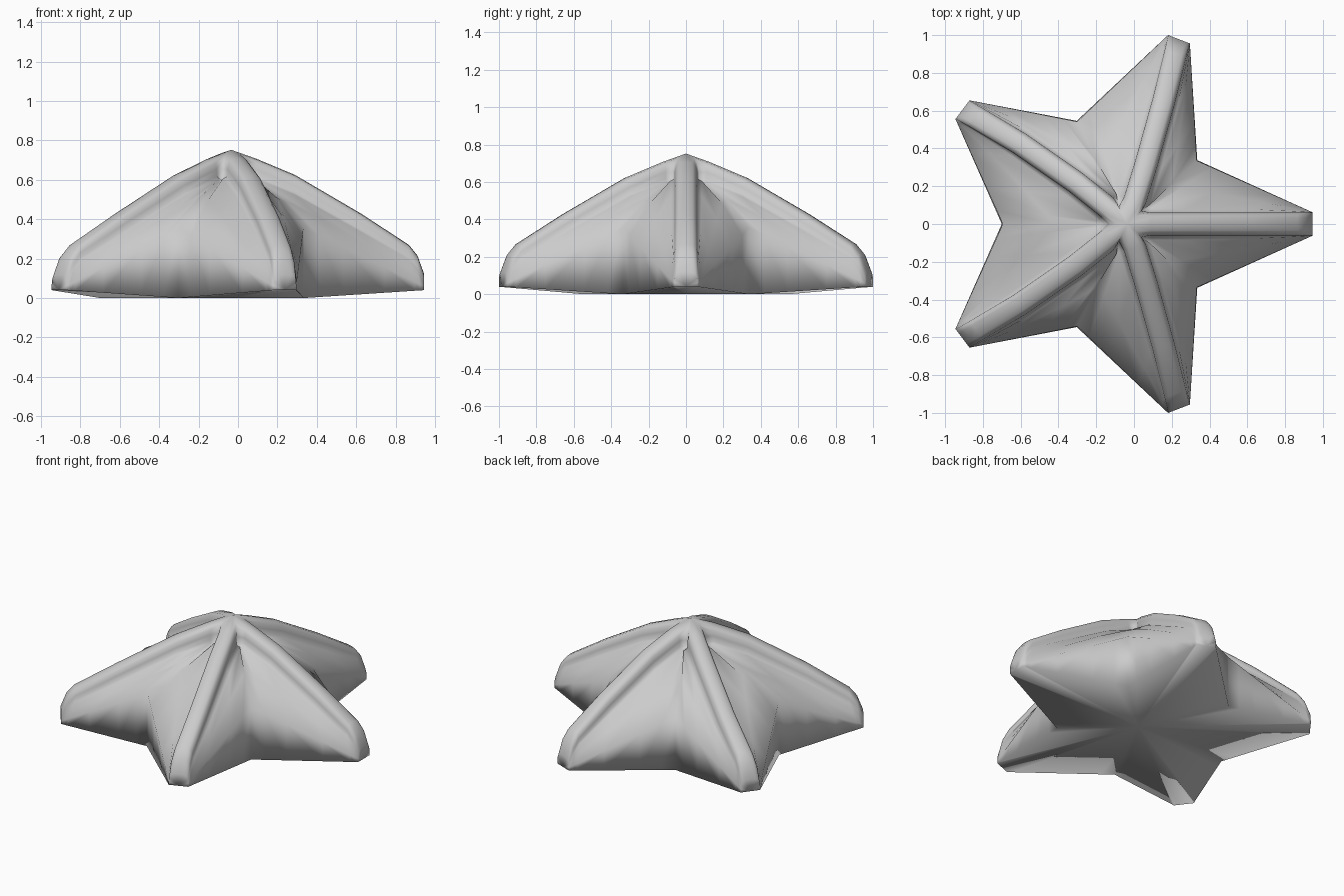
import bpy, bmesh, math
from mathutils import Vector as V

if "Cube" in bpy.data.objects:
    bpy.data.objects.remove(bpy.data.objects["Cube"])

CENTRE = V((-0.035, 0))
# arm tips, inner corners (counter-clockwise), tip headings and sideways bow of each arm
tips = [V(p) for p in ((0.945, 0), (0.238, 0.978), (-0.908, 0.605), (-0.908, -0.605), (0.238, -0.978))]
inner = [V(p) for p in ((0.335, 0.338), (-0.303, 0.546), (-0.70, 0), (-0.303, -0.546), (0.335, -0.338))]
heading = [math.radians(a) for a in (0, 69, 143, -143, -69)]
bow = [0, -0.012, -0.03, 0.03, 0.012]

# ridge height along an arm, and rounded ridge section (half width, drop)
RIDGE = [(0, .752), (.13, .707), (.33, .625), (.67, .43), (.92, .27), (.965, .215), (1, .12)]
SECTION = [(0, 0), (.035, .004), (.052, .022), (.06, .055), (.062, .09), (.085, .102)]

bm = bmesh.new()


def perp(v):
    return V((-v.y, v.x))


def half_arm(i, side):
    """One side of an arm: ridge strip, groove, webbed panel and steep lower wall."""
    tip, corner = tips[i], inner[i if side > 0 else i - 1]
    axis = tip - CENTRE
    p_mid = perp(axis.normalized())
    p_tip = perp(V((math.cos(heading[i]), math.sin(heading[i]))))
    bis = (corner - CENTRE).normalized()
    rows = []
    for d, h in RIDGE:
        lat = p_mid.lerp(p_tip, d ** 3)
        mid = CENTRE + axis * d + p_mid * bow[i] * math.sin(math.pi * d)
        b = corner.lerp(tip + p_tip * side * .062, d)
        row = []
        for off, drop in SECTION:
            if d == 0:
                p = CENTRE + bis * off / math.sin(math.radians(36))
                z = h - drop * 1.5 - min(off, .015)
            else:
                # keep the shoulder inside the narrow tip
                o = off if off <= .062 else .062 + .023 * (1 - d ** 3)
                p, z = mid + lat * side * o, max(h - drop * (1 - .4 * d ** 4), .065)
            row.append(V((p.x, p.y, z)))
        base = V((b.x, b.y, .04 * d))
        shoulder = row[-1]
        wall = shoulder.lerp(base, .99)
        wall.z = min(.355 + (.06 - .355) * d, shoulder.z - .005)
        web = shoulder.lerp(wall, .5)
        web.z += .035 * (1 - d) ** 2
        row += [web, wall, base]
        rows.append([bm.verts.new(p) for p in row])
    for r0, r1 in zip(rows, rows[1:]):
        for j in range(len(r0) - 1):
            bm.faces.new((r0[j], r1[j], r1[j + 1], r0[j + 1]))
    # blunt tip and underside
    low = bm.verts.new((tip.x, tip.y, .04))
    end = rows[-1]
    for j in range(len(end) - 1):
        bm.faces.new((end[j], low, end[j + 1]))
    hub = bm.verts.new((CENTRE.x, CENTRE.y, 0))
    for r0, r1 in zip(rows, rows[1:]):
        bm.faces.new((hub, r0[-1], r1[-1]))
    bm.faces.new((hub, end[-1], low))


for i in range(5):
    for side in (1, -1):
        half_arm(i, side)

bmesh.ops.remove_doubles(bm, verts=bm.verts, dist=.0012)
bmesh.ops.dissolve_degenerate(bm, dist=.0005, edges=bm.edges)
bmesh.ops.recalc_face_normals(bm, faces=bm.faces)
mesh = bpy.data.meshes.new("star_body")
bm.to_mesh(mesh)
bm.free()
star = bpy.data.objects.new("star_body", mesh)
bpy.context.collection.objects.link(star)
bpy.context.view_layer.objects.active = star
star.select_set(True)
bpy.ops.object.shade_smooth()
